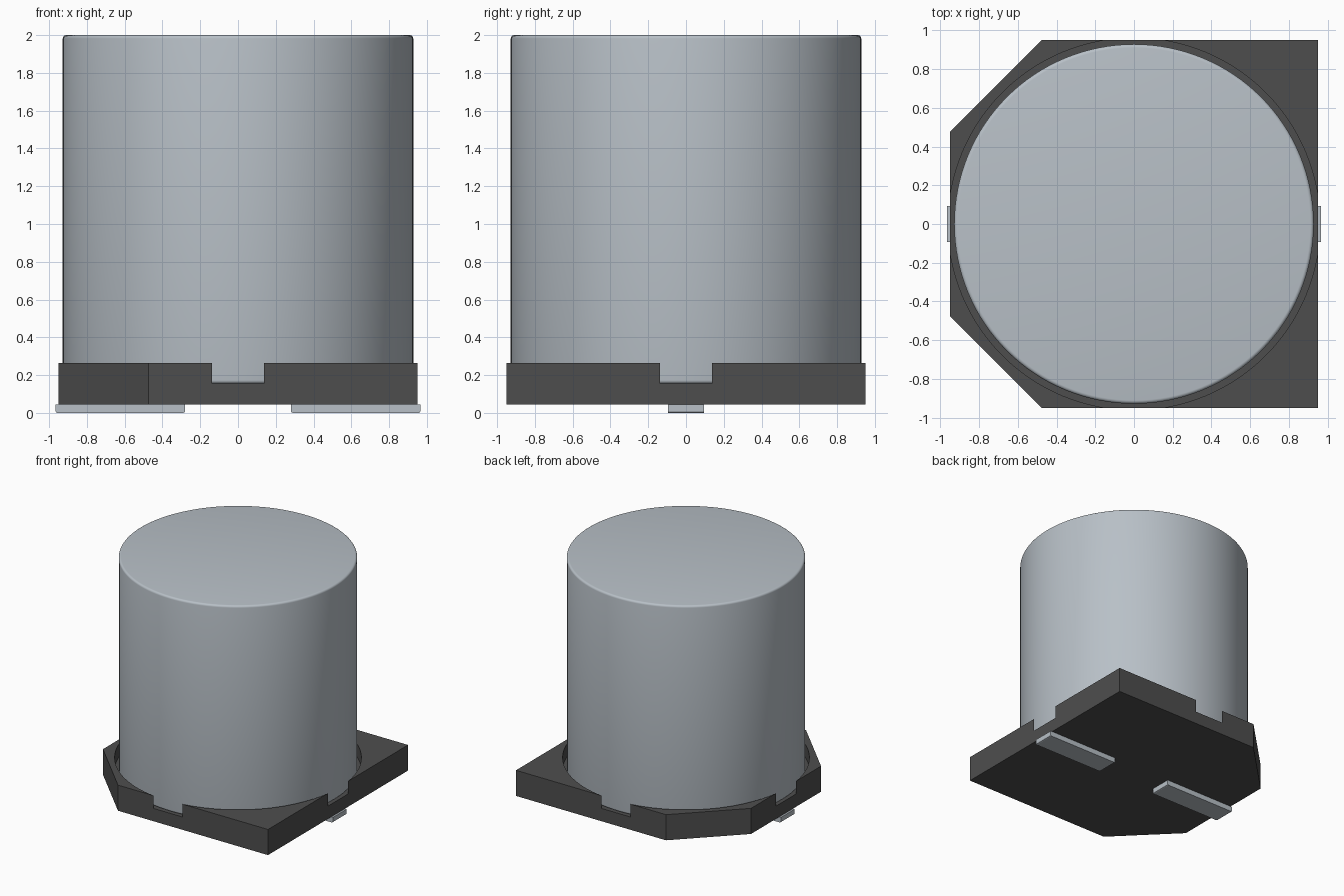
import bpy, bmesh, math

if "Cube" in bpy.data.objects:
    bpy.data.objects.remove(bpy.data.objects["Cube"], do_unlink=True)


def material(name, colour):
    mat = bpy.data.materials.new(name)
    mat.use_nodes = True
    mat.diffuse_color = colour
    bsdf = next(n for n in mat.node_tree.nodes if n.type == 'BSDF_PRINCIPLED')
    bsdf.inputs["Base Color"].default_value = colour
    return mat


metal = material("silver grey", (0.479, 0.527, 0.571, 1))
plastic = material("charcoal", (0.076, 0.076, 0.076, 1))


def add_object(name, bm, mat):
    bmesh.ops.recalc_face_normals(bm, faces=bm.faces)
    mesh = bpy.data.meshes.new(name)
    bm.to_mesh(mesh)
    bm.free()
    obj = bpy.data.objects.new(name, mesh)
    bpy.context.collection.objects.link(obj)
    mesh.materials.append(mat)
    return obj


def activate(obj):
    bpy.ops.object.select_all(action='DESELECT')
    obj.select_set(True)
    bpy.context.view_layer.objects.active = obj


def prism(outline, z0, z1):
    bm = bmesh.new()
    face = bm.faces.new([bm.verts.new((x, y, z0)) for x, y in outline])
    top = bmesh.ops.extrude_face_region(bm, geom=[face])["geom"]
    bmesh.ops.translate(bm, vec=(0, 0, z1 - z0),
                        verts=[v for v in top if isinstance(v, bmesh.types.BMVert)])
    return bm


def circle(radius, count):
    return [(radius * math.cos(2 * math.pi * i / count),
             radius * math.sin(2 * math.pi * i / count)) for i in range(count)]


# Can: a cylinder with rounded top and bottom rims
bm = prism(circle(0.928, 128), 0.155, 2.0)
rims = [e for e in bm.edges if abs(e.verts[0].co.z - e.verts[1].co.z) < 1e-5]
bmesh.ops.bevel(bm, geom=rims, offset=0.018, segments=4, profile=0.5, affect='EDGES')
can = add_object("can", bm, metal)
activate(can)
bpy.ops.object.shade_smooth_by_angle(angle=math.radians(35))

# Base plate: square with two chamfered corners on the right side
S, C = 0.95, 0.475
base = add_object("base_plate", prism(
    [(S, -S), (S, S), (-C, S), (-S, C), (-S, -C), (-C, -S)], 0.045, 0.265), plastic)

# Round recess, slightly wider than the plate, so it opens a notch in each side
cutter = add_object("recess_cutter", prism(circle(0.96, 128), 0.155, 0.4), plastic)
cutter.hide_render = True
cut = base.modifiers.new("recess", 'BOOLEAN')
cut.operation = 'DIFFERENCE'
cut.solver = 'EXACT'
cut.object = cutter
activate(base)
bpy.ops.object.modifier_apply(modifier=cut.name)
bpy.data.objects.remove(cutter, do_unlink=True)
bpy.ops.object.shade_smooth_by_angle(angle=math.radians(30))

# Flat terminals under the base
for name, side in (("left_terminal", 1), ("right_terminal", -1)):
    x0, x1 = 0.28 * side, 0.966 * side
    bm = prism([(x0, -0.094), (x1, -0.094), (x1, 0.094), (x0, 0.094)], 0.0, 0.045)
    ends = [e for e in bm.edges
            if all(abs(v.co.z) < 1e-5 for v in e.verts)
            and abs(e.verts[0].co.x - e.verts[1].co.x) < 1e-5]
    bmesh.ops.bevel(bm, geom=ends, offset=0.01, segments=2, profile=0.5, affect='EDGES')
    add_object(name, bm, metal)
